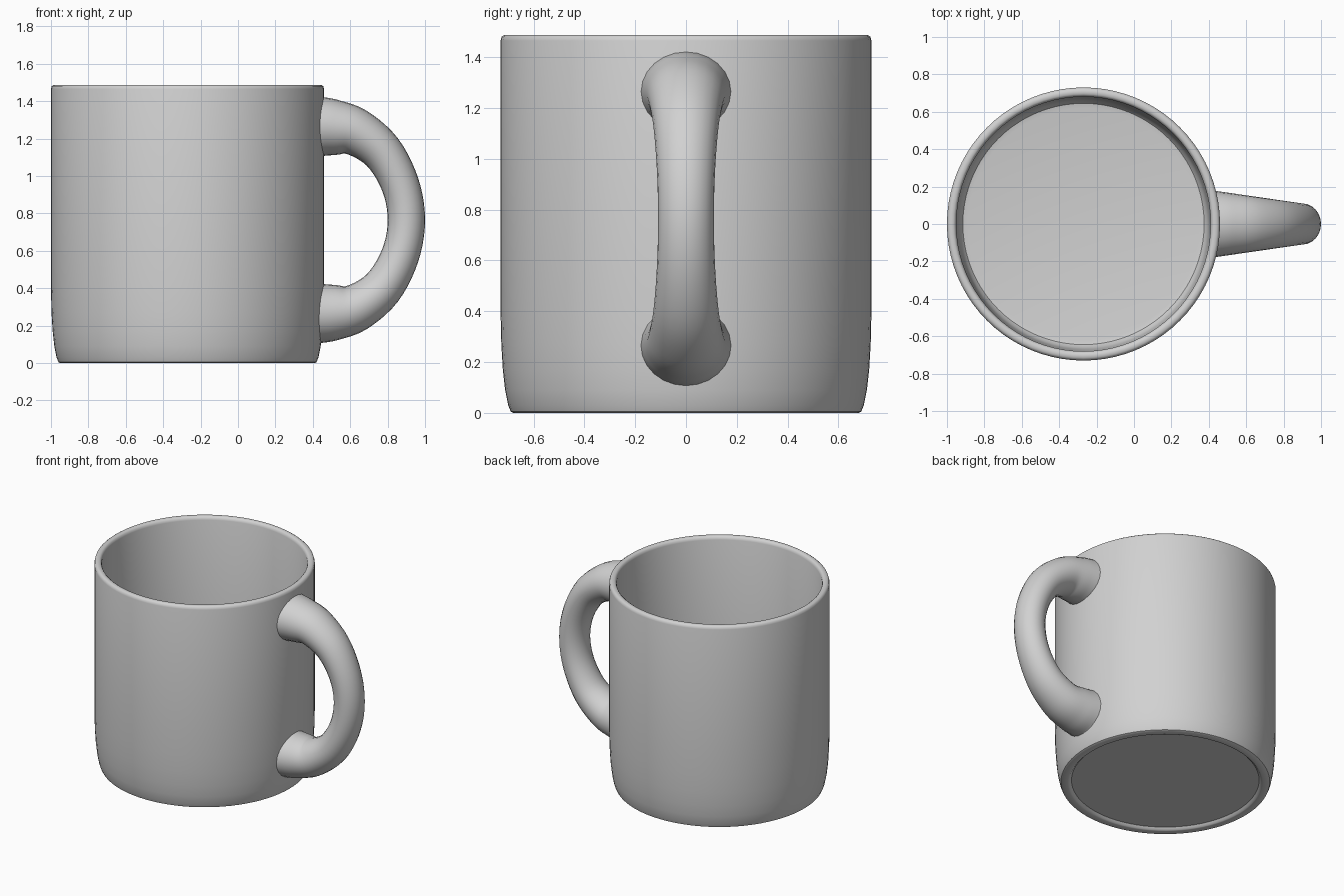
import bpy
import bmesh
from math import sin, cos, tau
from mathutils import Vector

cube = bpy.data.objects.get("Cube")
if cube:
    bpy.data.objects.remove(cube, do_unlink=True)

CENTRE_X = -0.27   # axis of the cup
MID_Z = 0.765      # mirror height of the handle

grey = bpy.data.materials.new("grey glaze")
grey.use_nodes = True
grey.diffuse_color = (0.64, 0.64, 0.64, 1)
grey.node_tree.nodes["Principled BSDF"].inputs["Base Color"].default_value = grey.diffuse_color


def finish(bm, name, angle):
    bmesh.ops.remove_doubles(bm, verts=bm.verts, dist=0.0001)
    bmesh.ops.recalc_face_normals(bm, faces=bm.faces)
    mesh = bpy.data.meshes.new(name)
    bm.to_mesh(mesh)
    bm.free()
    mesh.materials.append(grey)
    obj = bpy.data.objects.new(name, mesh)
    bpy.context.collection.objects.link(obj)
    bpy.ops.object.select_all(action='DESELECT')
    obj.select_set(True)
    bpy.context.view_layer.objects.active = obj
    bpy.ops.object.shade_smooth_by_angle(angle=angle)
    return obj


# Cup: one closed profile (radius, height), from under the base to the inside floor
profile = [
    (0, 0.018), (0.62, 0.018), (0.627, 0.012), (0.635, 0.002), (0.645, 0),
    (0.68, 0), (0.69, 0.005), (0.7, 0.03), (0.712, 0.09), (0.721, 0.17),
    (0.727, 0.27), (0.73, 0.4), (0.73, 1.465), (0.726, 1.48), (0.715, 1.488),
    (0.695, 1.488), (0.685, 1.48), (0.68, 1.465), (0.68, 0.4), (0.677, 0.25),
    (0.67, 0.15), (0.66, 0.09), (0.645, 0.07), (0.62, 0.065), (0, 0.065),
]
bm = bmesh.new()
verts = [bm.verts.new((CENTRE_X + r, 0, z)) for r, z in profile]
edges = [bm.edges.new(pair) for pair in zip(verts, verts[1:])]
bmesh.ops.spin(bm, geom=verts + edges, cent=(CENTRE_X, 0, 0), axis=(0, 0, 1),
               angle=tau, steps=80, use_merge=True)
finish(bm, "cup_body", 0.7)

# Handle: upper half of the path as (x, height above middle, thickness radius)
half = [Vector(p) for p in (
    (0.41, 0.5, 0.162), (0.51, 0.495, 0.15), (0.63, 0.47, 0.128),
    (0.77, 0.365, 0.111), (0.867, 0.19, 0.102), (0.9, 0, 0.1))]
path = half + [Vector((p.x, -p.y, p.z)) for p in reversed(half[:-1])]


def smooth_path(points, steps):
    """Sample a Catmull-Rom curve through the points."""
    ext = [2 * points[0] - points[1], *points, 2 * points[-1] - points[-2]]
    out = []
    for a, b, c, d in zip(ext, ext[1:], ext[2:], ext[3:]):
        for i in range(steps):
            t = i / steps
            out.append(b + 0.5 * t * (c - a + t * (2 * a - 5 * b + 4 * c - d
                                                   + t * (3 * (b - c) + d - a))))
    return out + [points[-1]]


samples = smooth_path(path, 5)
bm = bmesh.new()
rings = []
SIDES = 24
for i, p in enumerate(samples):
    before, after = samples[max(i - 1, 0)], samples[min(i + 1, len(samples) - 1)]
    along = Vector((after.x - before.x, 0, after.y - before.y)).normalized()
    outward = Vector((-along.z, 0, along.x))
    width = 0.175 - 0.145 * (p.x - 0.45)
    centre = Vector((p.x, 0, MID_Z + p.y))
    ring = []
    for k in range(SIDES):
        a = tau * k / SIDES
        ring.append(bm.verts.new(centre + outward * p.z * cos(a)
                                 + Vector((0, width * sin(a), 0))))
    rings.append(ring)
for lower, upper in zip(rings, rings[1:]):
    for k in range(SIDES):
        n = (k + 1) % SIDES
        bm.faces.new((lower[k], lower[n], upper[n], upper[k]))
# Ends hidden inside the cup wall, bent to follow its curve
for ring in (rings[0], rings[-1]):
    for v in ring:
        v.co.x = CENTRE_X + (0.705 ** 2 - v.co.y ** 2) ** 0.5
    bm.faces.new(ring)
finish(bm, "handle", 0.9)
